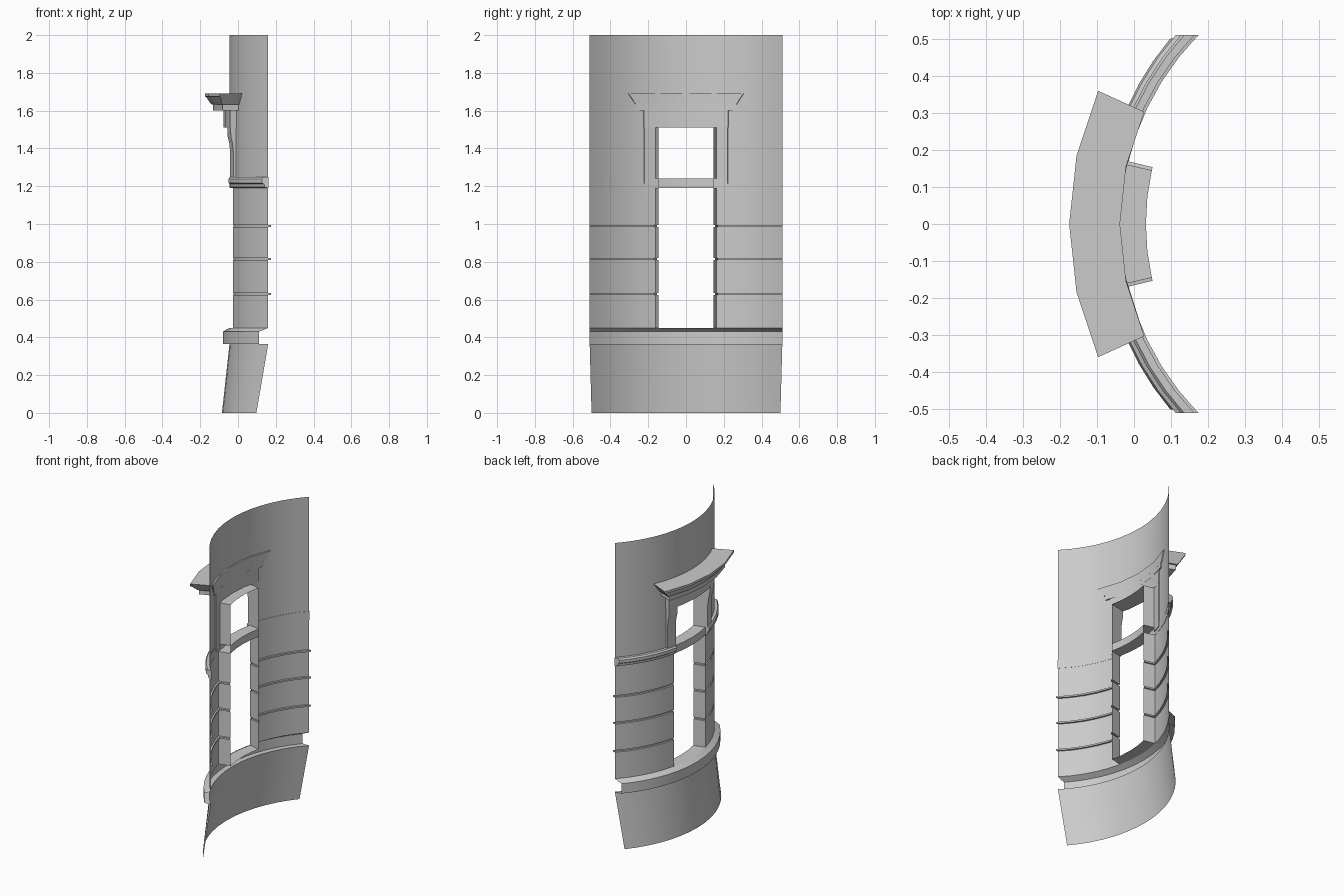
import bpy, bmesh
from math import sin, cos, asin, radians

if "Cube" in bpy.data.objects:
    bpy.data.objects.remove(bpy.data.objects["Cube"])

CX = 0.692                     # axis of the round tower
RW = 0.737                     # wall radius
W = radians(12.7)              # half angle of the openings
GROOVES = (0.63, 0.815, 0.99)


def end(r, y=0.51):
    return asin(y / r)


def loft(bm, rows, n, closed=False):
    """Sweep rows of (radius, z, start angle, end angle) around the axis."""
    grid = []
    for r, z, a0, a1 in rows:
        ring = []
        for i in range(n + 1):
            a = a0 + (a1 - a0) * i / n
            ring.append(bm.verts.new((CX - r * cos(a), r * sin(a), z)))
        grid.append(ring)
    count = len(grid) if closed else len(grid) - 1
    for j in range(count):
        p, q = grid[j], grid[(j + 1) % len(grid)]
        for i in range(n):
            bm.faces.new((p[i], p[i + 1], q[i + 1], q[i]))
    if closed:
        bm.faces.new([g[0] for g in grid])
        bm.faces.new([g[-1] for g in grid][::-1])


def finish(name, bm):
    bmesh.ops.remove_doubles(bm, verts=bm.verts, dist=0.0002)
    bmesh.ops.recalc_face_normals(bm, faces=bm.faces)
    me = bpy.data.meshes.new(name)
    bm.to_mesh(me)
    bm.free()
    ob = bpy.data.objects.new(name, me)
    bpy.context.collection.objects.link(ob)
    bpy.ops.object.select_all(action='DESELECT')
    ob.select_set(True)
    bpy.context.view_layer.objects.active = ob
    bpy.ops.object.shade_smooth_by_angle(angle=radians(30))


def sides(bm, prof):
    for s in (-1, 1):
        loft(bm, [(r, z, s * W, s * end(r, y)) for r, z, y in prof], 5)


def full(bm, prof):
    sides(bm, prof)
    loft(bm, [(r, z, -W, W) for r, z, y in prof], 4)


def block(name, rows, n):
    bm = bmesh.new()
    loft(bm, rows, n, True)
    finish(name, bm)


# curved wall: battered base, plinth band, grooved courses, plain top
bm = bmesh.new()
full(bm, [(0.777, 0, 0.5), (RW, 0.365, 0.51), (0.772, 0.365, 0.51),
          (0.772, 0.43, 0.51), (RW, 0.45, 0.51)])
course = [(RW, 0.45, 0.51)]
for z in GROOVES:
    course += [(RW, z - 0.006, 0.51), (RW - 0.01, z - 0.005, 0.51),
               (RW - 0.01, z + 0.005, 0.51), (RW, z + 0.006, 0.51)]
sides(bm, course + [(RW, 1.19, 0.51)])
full(bm, [(RW, 1.19, 0.51), (RW, 1.24, 0.51)])
sides(bm, [(RW, 1.24, 0.51), (RW, 1.51, 0.51)])
full(bm, [(RW, 1.51, 0.51), (RW, 2.0, 0.51)])
finish("wall", bm)

# reveals lining both openings
bm = bmesh.new()
for z in (0.45, 1.19, 1.24, 1.51):
    loft(bm, [(RW, z, -W, W), (0.66, z, -W, W)], 4)
loft(bm, [(0.66, 1.19, -W, W), (0.66, 1.24, -W, W)], 4)
jamb = [(0.45, W)]
for z in GROOVES:
    jamb += [(z - 0.006, W), (z - 0.005, W + 0.013), (z + 0.005, W + 0.013), (z + 0.006, W)]
jamb.append((1.19, W))
for s in (-1, 1):
    for path in (jamb, [(1.24, W), (1.51, W)]):
        for (z0, a), (z1, b) in zip(path, path[1:]):
            v = [bm.verts.new((CX - r * cos(t), s * r * sin(t), z))
                 for r, t, z in ((RW, a, z0), (0.66, a, z0), (0.66, b, z1), (RW, b, z1))]
            bm.faces.new(v)
finish("opening_reveals", bm)

for s, side in ((-1, "right"), (1, "left")):
    # string course either side of the window
    prof = [(RW - 0.002, 1.19), (0.75, 1.195), (0.753, 1.212), (0.762, 1.218),
            (0.762, 1.238), (0.755, 1.248), (RW - 0.002, 1.248)]
    block("string_course_" + side, [(r, z, s * W, s * end(r)) for r, z in prof], 5)
    # pilaster with bracket top beside the upper window
    prof = [(0.73, 1.215), (0.752, 1.215), (0.752, 1.38), (0.757, 1.43),
            (0.765, 1.46), (0.768, 1.51), (0.73, 1.51)]
    block("pilaster_" + side, [(r, z, s * W, s * radians(17.6)) for r, z in prof], 1)


# lintel, frieze and flared cornice
def tier(name, prof, n=4):
    block(name, [(r, z, -radians(a), radians(a)) for r, z, a in prof], n)


tier("lintel", [(0.73, 1.51, 17.8), (0.77, 1.51, 17.8), (0.77, 1.605, 17.8), (0.73, 1.605, 17.8)])
tier("frieze", [(0.73, 1.6, 20.5), (0.825, 1.6, 20.5), (0.825, 1.635, 20.5), (0.73, 1.635, 20.5)])
tier("cornice", [(0.73, 1.632, 21.3), (0.832, 1.632, 21.3), (0.842, 1.645, 22), (0.86, 1.672, 24.1),
                 (0.867, 1.675, 24.5), (0.867, 1.69, 24.5), (0.73, 1.69, 24.5)])
